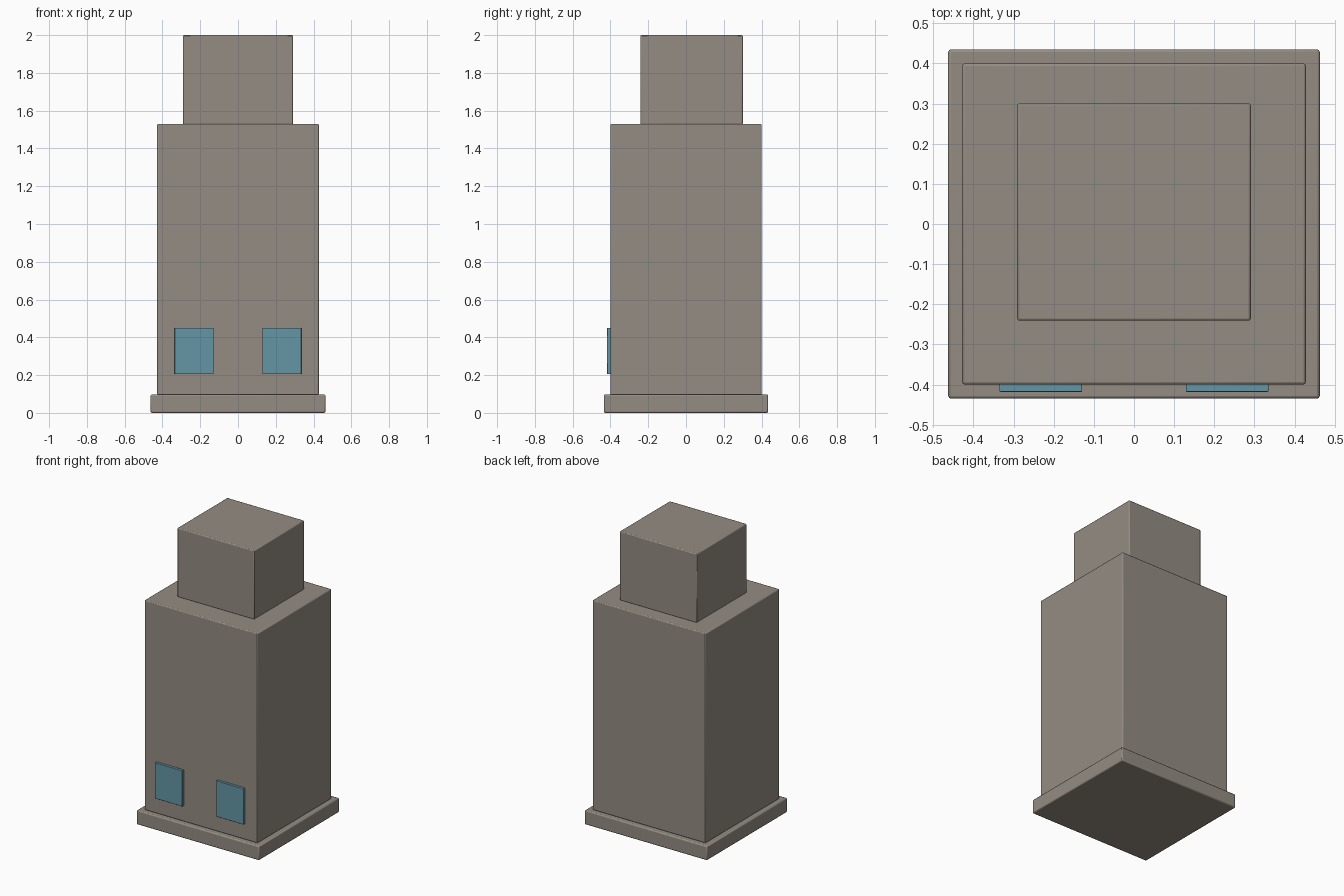
import bpy

if "Cube" in bpy.data.objects:
    bpy.data.objects.remove(bpy.data.objects["Cube"])


def material(name, color):
    m = bpy.data.materials.new(name)
    m.diffuse_color = (*color, 1)
    m.use_nodes = True
    m.node_tree.nodes["Principled BSDF"].inputs["Base Color"].default_value = m.diffuse_color
    return m


stone = material("warm_grey_stone", (0.30, 0.265, 0.225))
glass = material("blue_glass", (0.127, 0.305, 0.376))


def block(name, x, y, z, mat, bevel):
    """Box spanning the given (min, max) ranges, with softened edges."""
    spans = (x, y, z)
    bpy.ops.mesh.primitive_cube_add(size=1, location=[(a + b) / 2 for a, b in spans])
    ob = bpy.context.object
    ob.name = name
    ob.scale = [b - a for a, b in spans]
    bpy.ops.object.transform_apply(location=False, rotation=False, scale=True)
    ob.data.materials.append(mat)
    mod = ob.modifiers.new("soft_edges", "BEVEL")
    mod.width = bevel
    mod.segments = 2
    bpy.ops.object.shade_smooth_by_angle()
    return ob


# Stacked masses: plinth, main shaft, and upper block set toward the back
block("plinth", (-0.463, 0.463), (-0.435, 0.435), (0, 0.097), stone, 0.007)
block("main_shaft", (-0.428, 0.428), (-0.4, 0.4), (0.095, 1.53), stone, 0.006)
block("upper_block", (-0.291, 0.291), (-0.241, 0.301), (1.527, 2.0), stone, 0.006)

# Front windows
for side, name in ((-1, "left_window"), (1, "right_window")):
    cx = side * 0.232
    block(name, (cx - 0.103, cx + 0.103), (-0.418, -0.399), (0.205, 0.45), glass, 0.002)
